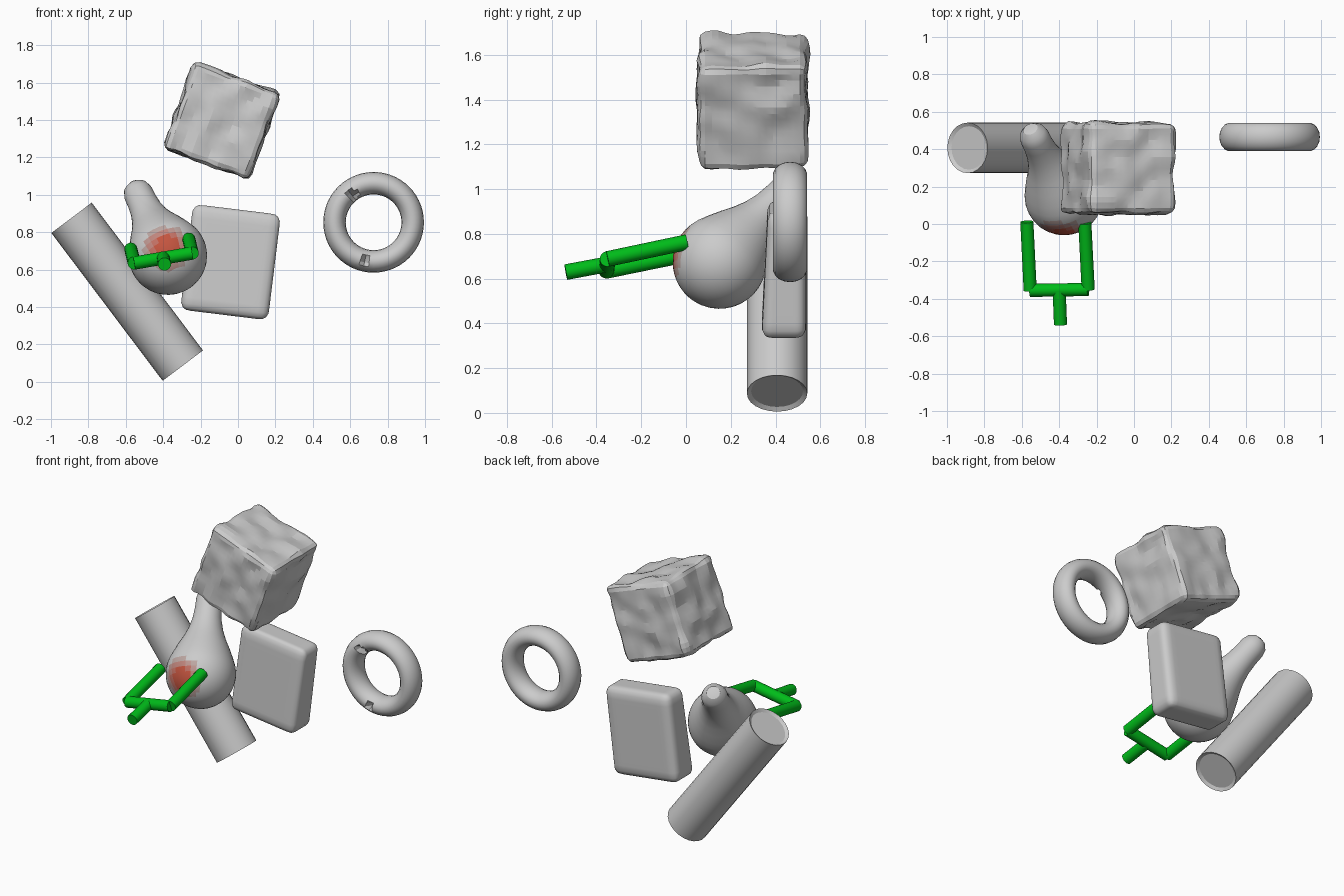
import bpy, bmesh, math
from mathutils import Vector, Matrix, noise

if "Cube" in bpy.data.objects:
    bpy.data.objects.remove(bpy.data.objects["Cube"])


def material(name, rgb):
    m = bpy.data.materials.new(name)
    m.diffuse_color = (*rgb, 1)
    m.use_nodes = True
    m.node_tree.nodes["Principled BSDF"].inputs["Base Color"].default_value = m.diffuse_color
    return m


def finish(name, bm, matrix=Matrix(), smooth=0):
    bm.transform(matrix)
    bmesh.ops.recalc_face_normals(bm, faces=bm.faces)
    me = bpy.data.meshes.new(name)
    bm.to_mesh(me)
    bm.free()
    ob = bpy.data.objects.new(name, me)
    bpy.context.collection.objects.link(ob)
    return ob


def rod(name, a, b, r, sides=24, recess=0):
    a, b = Vector(a), Vector(b)
    bm = bmesh.new()
    bmesh.ops.create_cone(bm, cap_ends=True, segments=sides, radius1=r, radius2=r,
                          depth=(b - a).length)
    if recess:
        caps = [f for f in bm.faces if len(f.verts) > 4]
        bmesh.ops.inset_individual(bm, faces=caps, thickness=r * 0.14, depth=-recess)
    rot = (b - a).to_track_quat('Z', 'Y').to_matrix().to_4x4()
    return finish(name, bm, Matrix.Translation((a + b) / 2) @ rot)


def rounded_box(name, size, r, centre, tilt, lumps=0, taper=0):
    bm = bmesh.new()
    bmesh.ops.create_cube(bm, size=2)
    bmesh.ops.subdivide_edges(bm, edges=bm.edges, cuts=15, use_grid_fill=True)
    half = Vector(size) / 2
    for v in bm.verts:
        p = Vector([c * h for c, h in zip(v.co, half)])
        inner = Vector([max(-(h - r), min(h - r, c)) for c, h in zip(p, half)])
        n = (p - inner).normalized()
        p = inner + n * r + n * lumps * noise.noise(p * 9)
        if p.y < 0:
            p.y *= 1 - taper * (1 + p.z / half.z)
        v.co = p
    return finish(name, bm, Matrix.Translation(centre) @ Matrix.Rotation(math.radians(tilt), 4, 'Y'))


# Lumpy cube and flat tapered block
rounded_box("lumpy_cube", (0.485, 0.485, 0.485), 0.035, (-0.088, 0.297, 1.395), 20, lumps=0.022)
rounded_box("flat_block", (0.472, 0.2, 0.568), 0.045, (-0.04, 0.437, 0.64), 7, taper=0.14)

# Leaning cylinder with slightly sunken ends
rod("leaning_cylinder", (-0.89, 0.407, 0.877), (-0.295, 0.407, 0.087), 0.135, recess=0.012)

# Ring with two small dents in its front
bpy.ops.mesh.primitive_torus_add(location=(0.725, 0.465, 0.853), rotation=(math.pi / 2, 0, 0),
                                 major_segments=56, minor_segments=18,
                                 major_radius=0.209, minor_radius=0.06)
ring = bpy.context.object
ring.name = "ring"
ring.scale.z = 1.28
for v in ring.data.vertices:
    for dent in ((-0.113, 0.145), (-0.045, -0.203)):
        if v.co.z > 0 and (v.co.xy - Vector(dent)).length < 0.022:
            v.co.z -= 0.035

# Bulb: lathed profile of (distance along axis, radius)
R = 0.21
profile = [(-R * math.cos(math.radians(t)), R * math.sin(math.radians(t)))
           for t in range(0, 109, 9)]
profile += [(0.11, 0.182), (0.17, 0.155), (0.225, 0.127), (0.285, 0.103), (0.35, 0.087),
            (0.42, 0.08), (0.48, 0.079), (0.52, 0.068), (0.548, 0.04), (0.556, 0)]
bm = bmesh.new()
pts = [bm.verts.new((r, 0, d)) for d, r in profile]
edges = [bm.edges.new(p) for p in zip(pts, pts[1:])]
bmesh.ops.spin(bm, geom=pts + edges, cent=(0, 0, 0), axis=(0, 0, 1),
               angle=2 * math.pi, steps=36, use_duplicate=False)
bmesh.ops.remove_doubles(bm, verts=bm.verts, dist=0.0005)
base, tip = Vector((-0.375, 0.15, 0.675)), Vector((-0.53, 0.46, 1.0))
axis = (tip - base).to_track_quat('Z', 'Y').to_matrix().to_4x4()
bulb = finish("bulb", bm, Matrix.Translation(base) @ axis)

# Red contact patch fading into grey
grey, red, fades = Vector((0.5, 0.46, 0.44)), Vector((0.55, 0.09, 0.05)), 5
bulb.data.materials.append(None)
for i in range(fades):
    bulb.data.materials.append(material(f"contact_{i}", red.lerp(grey, i / fades)))
spot = Vector((-0.385, -0.05, 0.72))
for f in bulb.data.polygons:
    d = (f.center - spot).length
    if d < 0.13:
        f.material_index = 1 + max(0, min(fades - 1, int((d - 0.05) / 0.08 * fades)))

# Green two-finger fork
green = material("green", (0.0, 0.5, 0.01))
left, right = (-0.555, -0.355, 0.635), (-0.245, -0.35, 0.688)
for name, a, b in (("left_finger", left, (-0.573, 0.012, 0.71)),
                   ("right_finger", right, (-0.263, 0.005, 0.763)),
                   ("crossbar", left, right),
                   ("handle", (-0.4, -0.355, 0.663), (-0.393, -0.537, 0.629))):
    rod(name, a, b, 0.035, 20).data.materials.append(green)

# Soft shading that keeps hard edges
for ob in list(bpy.context.scene.objects):
    bpy.ops.object.select_all(action='DESELECT')
    ob.select_set(True)
    bpy.context.view_layer.objects.active = ob
    bpy.ops.object.shade_smooth_by_angle(angle=math.radians(12 if ob.name == "lumpy_cube" else 30))
